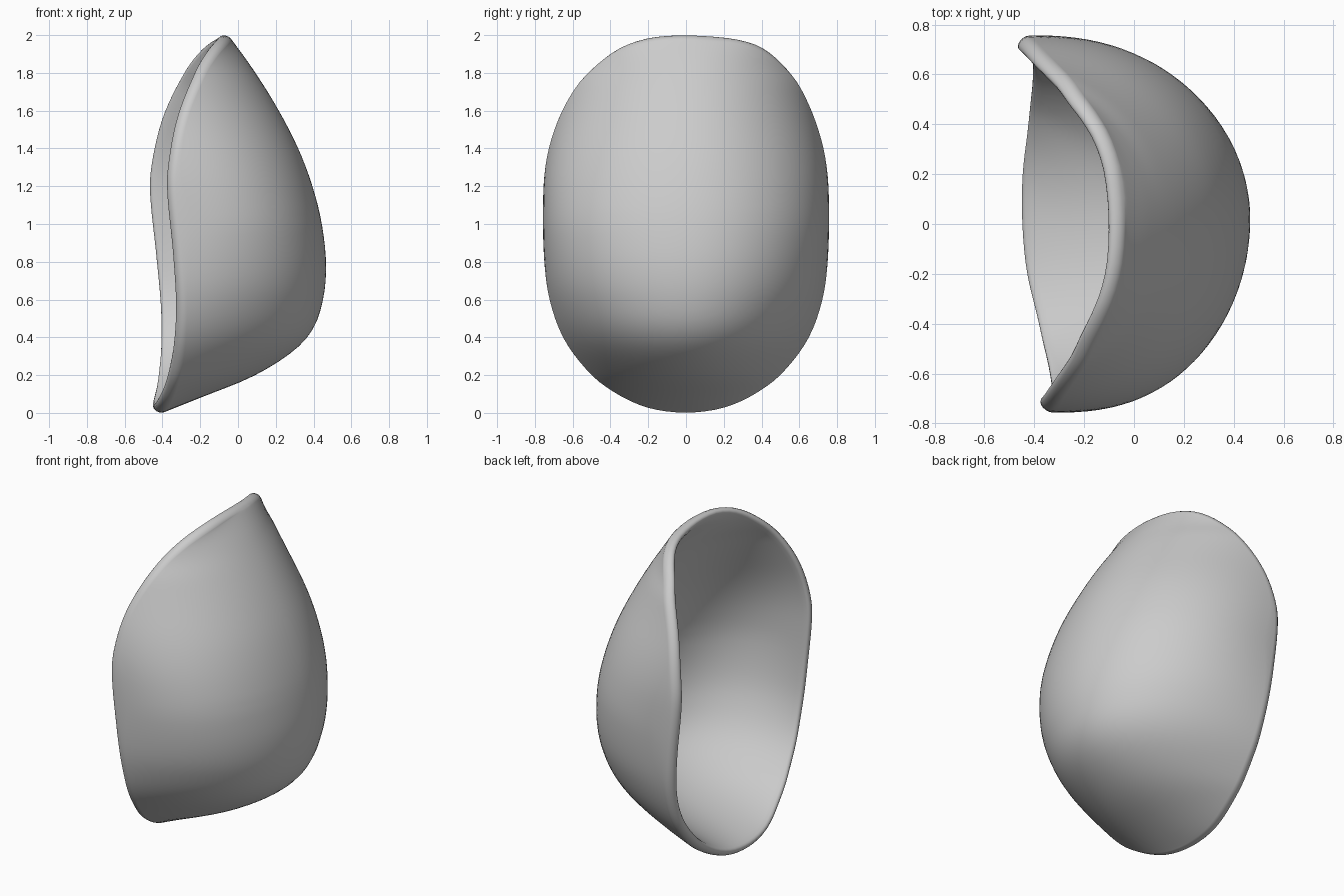
import bpy
import bmesh
import math
from mathutils import Vector

cube = bpy.data.objects.get("Cube")
if cube:
    bpy.data.objects.remove(cube, do_unlink=True)

# Profiles by height: crest and rim give x, half width gives y
CREST = [(0.004, -0.39), (0.08, -0.20), (0.18, 0.05), (0.275, 0.22), (0.37, 0.34),
         (0.47, 0.41), (0.60, 0.45), (0.72, 0.465), (0.85, 0.463), (1.02, 0.44),
         (1.18, 0.40), (1.35, 0.34), (1.50, 0.27), (1.67, 0.175), (1.84, 0.065), (1.978, -0.035)]
RIM = [(0.004, -0.39), (0.10, -0.355), (0.20, -0.335), (0.335, -0.32), (0.55, -0.318),
       (0.85, -0.343), (1.15, -0.373), (1.30, -0.368), (1.56, -0.308), (1.80, -0.195),
       (1.90, -0.12), (1.978, -0.035)]
HALF_WIDTH = [(0.004, 0), (0.03, 0.20), (0.10, 0.36), (0.20, 0.497), (0.40, 0.65),
              (0.60, 0.722), (0.80, 0.75), (1.08, 0.757), (1.30, 0.745), (1.50, 0.698),
              (1.72, 0.592), (1.85, 0.47), (1.92, 0.36), (1.96, 0.225), (1.978, 0)]
WIDTH_SQUARED = [(z, w * w) for z, w in HALF_WIDTH]
WIDEST = 0.757
MID, UP, DOWN = 1.05, 0.928, 1.046     # middle height, reach above and below
THICK, TILT = 0.06, 0.046
RINGS, SEGS, ROUND = 28, 112, 8


def smooth_lookup(pts, z):
    """Smooth interpolation through a short list of (z, value) points."""
    z = min(max(z, pts[0][0]), pts[-1][0])
    i = max(k for k in range(len(pts) - 1) if pts[k][0] <= z)

    def slope(k):
        a, b = pts[max(k - 1, 0)], pts[min(k + 1, len(pts) - 1)]
        return (b[1] - a[1]) / (b[0] - a[0])
    (z0, x0), (z1, x1) = pts[i], pts[i + 1]
    d = z1 - z0
    t = (z - z0) / d
    return ((2 * t**3 - 3 * t**2 + 1) * x0 + (t**3 - 2 * t**2 + t) * d * slope(i)
            + (3 * t**2 - 2 * t**3) * x1 + (t**3 - t**2) * d * slope(i + 1))


def bulge(side, width_sq):
    """Cross-section from 1 at the crest to 0 at the rim: an oval cut off by the rim."""
    cut = max(0.0, 1 - width_sq / WIDEST**2)**1.5
    cut = min(cut, 0.9999)
    end = cut**0.43
    return (max(0.0, 1 - (1 - cut) * side * side)**0.43 - end) / (1 - end)


def shell_point(u, v):
    """Place a point of the unit disc on the outer skin."""
    z = MID + v * (UP if v > 0 else DOWN)
    width_sq = max(0.0, smooth_lookup(WIDTH_SQUARED, z))
    side = max(-1.0, min(1.0, u / math.sqrt(max(1e-9, 1 - v * v))))
    rim, crest = smooth_lookup(RIM, z), smooth_lookup(CREST, z)
    x = rim + (crest - rim) * bulge(side, width_sq) - TILT * u * abs(side)
    # The top leans a little to one side, and so does the belly
    lean = 0.04 * max(0.0, v)**4 + 0.02 * (1 - u * u - v * v)
    return Vector((x, math.sqrt(width_sq) * side + lean, z))


bm = bmesh.new()


def bridge(a, b):
    """Quads between two closed loops of vertices."""
    for j in range(SEGS):
        k = (j + 1) % SEGS
        bm.faces.new((a[j], a[k], b[k], b[j]))


def cap(centre, loop):
    for j in range(SEGS):
        bm.faces.new((centre, loop[j], loop[(j + 1) % SEGS]))


# Outer skin
centre = bm.verts.new(shell_point(0, 0))
outer = []
for i in range(1, RINGS + 1):
    rho = math.sin(math.pi / 2 * i / RINGS)
    outer.append([bm.verts.new(shell_point(rho * math.cos(a), rho * math.sin(a)))
                  for a in (2 * math.pi * j / SEGS for j in range(SEGS))])
cap(centre, outer[0])
for a, b in zip(outer, outer[1:]):
    bridge(b, a)
bm.normal_update()
if centre.normal.x < 0:
    bmesh.ops.reverse_faces(bm, faces=bm.faces[:])
    bm.normal_update()

# Offset directions, evened out along each ring
offsets = []
for ring in outer:
    dirs = [v.normal.copy() for v in ring]
    for _ in range(10):
        dirs = [(dirs[j - 1] + 2 * dirs[j] + dirs[(j + 1) % SEGS]).normalized()
                for j in range(SEGS)]
    offsets.append(dirs)

# Inner skin, offset by the wall thickness
inner_centre = bm.verts.new(centre.co - centre.normal * THICK)
inner = [[bm.verts.new(v.co - n * THICK) for v, n in zip(ring, dirs)]
         for ring, dirs in zip(outer, offsets)]
cap(inner_centre, inner[0])
for a, b in zip(inner, inner[1:]):
    bridge(a, b)

# Rounded lip joining both skins, reaching further on the inside
edge = outer[-1]
lip = [[] for _ in range(ROUND)]
for j, v in enumerate(edge):
    n = offsets[-1][j]
    along = edge[(j + 1) % SEGS].co - edge[j - 1].co
    out = along.cross(n).normalized()
    if out.dot(v.co - outer[-4][j].co) < 0:
        out = -out
    for k in range(1, ROUND + 1):
        a = math.pi * k / ROUND
        reach = math.sin(a) + 0.4 * (1 - math.cos(a))
        lip[k - 1].append(bm.verts.new(
            v.co + THICK / 2 * (n * (math.cos(a) - 1) + out * reach)))
loops = [edge] + lip + [inner[-1]]
for a, b in zip(loops, loops[1:]):
    bridge(a, b)
bmesh.ops.recalc_face_normals(bm, faces=bm.faces[:])

mesh = bpy.data.meshes.new("curved_shell")
bm.to_mesh(mesh)
bm.free()
shell = bpy.data.objects.new("curved_shell", mesh)
bpy.context.collection.objects.link(shell)

# Plain grey finish
grey = bpy.data.materials.new("plain_grey")
grey.use_nodes = True
colour = (0.6, 0.6, 0.6, 1.0)
grey.diffuse_color = colour
grey.node_tree.nodes["Principled BSDF"].inputs["Base Color"].default_value = colour
mesh.materials.append(grey)

bpy.ops.object.select_all(action='DESELECT')
shell.select_set(True)
bpy.context.view_layer.objects.active = shell
bpy.ops.object.shade_smooth_by_angle(angle=math.radians(50))
